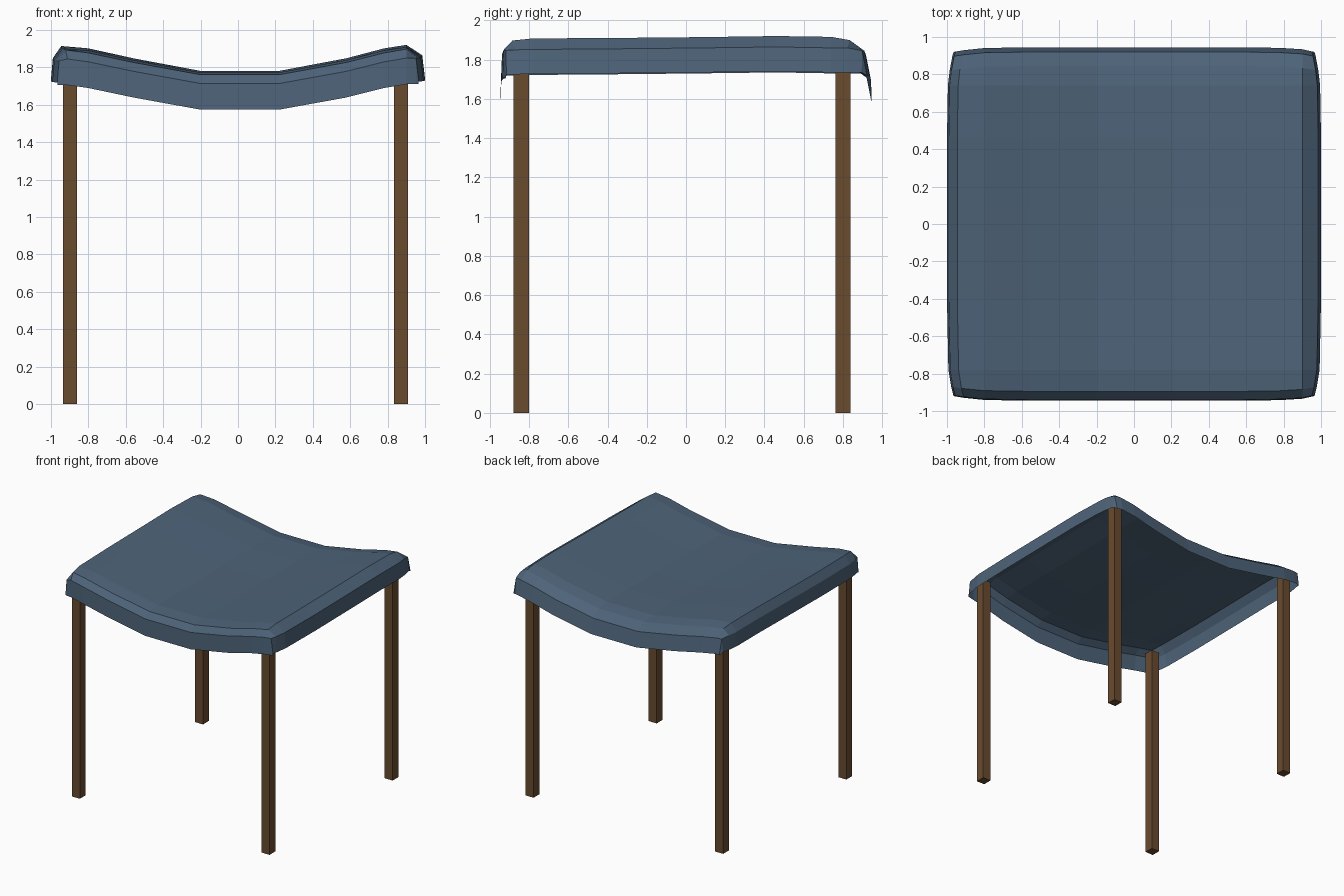
import bpy, bmesh

if "Cube" in bpy.data.objects:
    bpy.data.objects.remove(bpy.data.objects["Cube"])


def material(name, color):
    m = bpy.data.materials.new(name)
    m.diffuse_color = (*color, 1)
    m.use_nodes = True
    m.node_tree.nodes["Principled BSDF"].inputs["Base Color"].default_value = m.diffuse_color
    return m


fabric = material("blue_fabric", (0.075, 0.125, 0.19))
wood = material("brown_wood", (0.14, 0.07, 0.028))


def add_object(name, bm, mat):
    me = bpy.data.meshes.new(name)
    bm.to_mesh(me)
    bm.free()
    me.materials.append(mat)
    ob = bpy.data.objects.new(name, me)
    bpy.context.collection.objects.link(ob)
    return ob


# Sagging cloth: (x, crown height, hem drop) across, (y, lift, hem drop) in depth
cols = [(-1.0, 1.915, .185), (-.99, 1.915, .07), (-.945, 1.915, .005), (-.80, 1.90, 0),
        (-.56, 1.85, 0), (-.2, 1.785, 0), (.22, 1.785, 0), (.58, 1.85, 0),
        (.78, 1.90, 0), (.90, 1.92, .003), (.985, 1.92, .06), (1.0, 1.92, .185)]
rows = [(-.945, -.01, .2), (-.94, -.01, .06), (-.895, -.01, .012), (-.78, -.008, 0),
        (-.4, -.005, 0), (.08, 0, 0), (.46, .005, 0), (.74, 0, 0),
        (.845, 0, .02), (.92, 0, .075), (.945, 0, .2)]

bm = bmesh.new()
grid = []
for j, (y, lift, dy) in enumerate(rows):
    line = []
    for i, (x, z, dx) in enumerate(cols):
        # corners are drawn in to make a small chamfer, sides bow out slightly
        px = x - (.035 * (abs(y) / .945) ** 8 * (1 if x > 0 else -1) if abs(x) > .9 else 0)
        py = y - (.025 * abs(x) ** 8 * (1 if y > 0 else -1) if abs(y) > .84 else 0)
        sag = .012 * (1 - x * x) * (1 - y * y)
        drop = max(dx, dy)
        line.append(bm.verts.new((px, py, z + lift - sag - drop)))
    grid.append(line)
for a, b in zip(grid, grid[1:]):
    for i in range(len(cols) - 1):
        bm.faces.new((a[i], a[i + 1], b[i + 1], b[i]))
add_object("cloth_seat", bm, fabric)

# Four square legs
for xn, x in (("left", -.897), ("right", .872)):
    for yn, y in (("front", -.84), ("back", .8)):
        bm = bmesh.new()
        bmesh.ops.create_cube(bm, size=1)
        bmesh.ops.scale(bm, vec=(.075, .078, 1.84), verts=bm.verts)
        bmesh.ops.translate(bm, vec=(x, y, .92), verts=bm.verts)
        add_object(f"{yn}_{xn}_leg", bm, wood)
